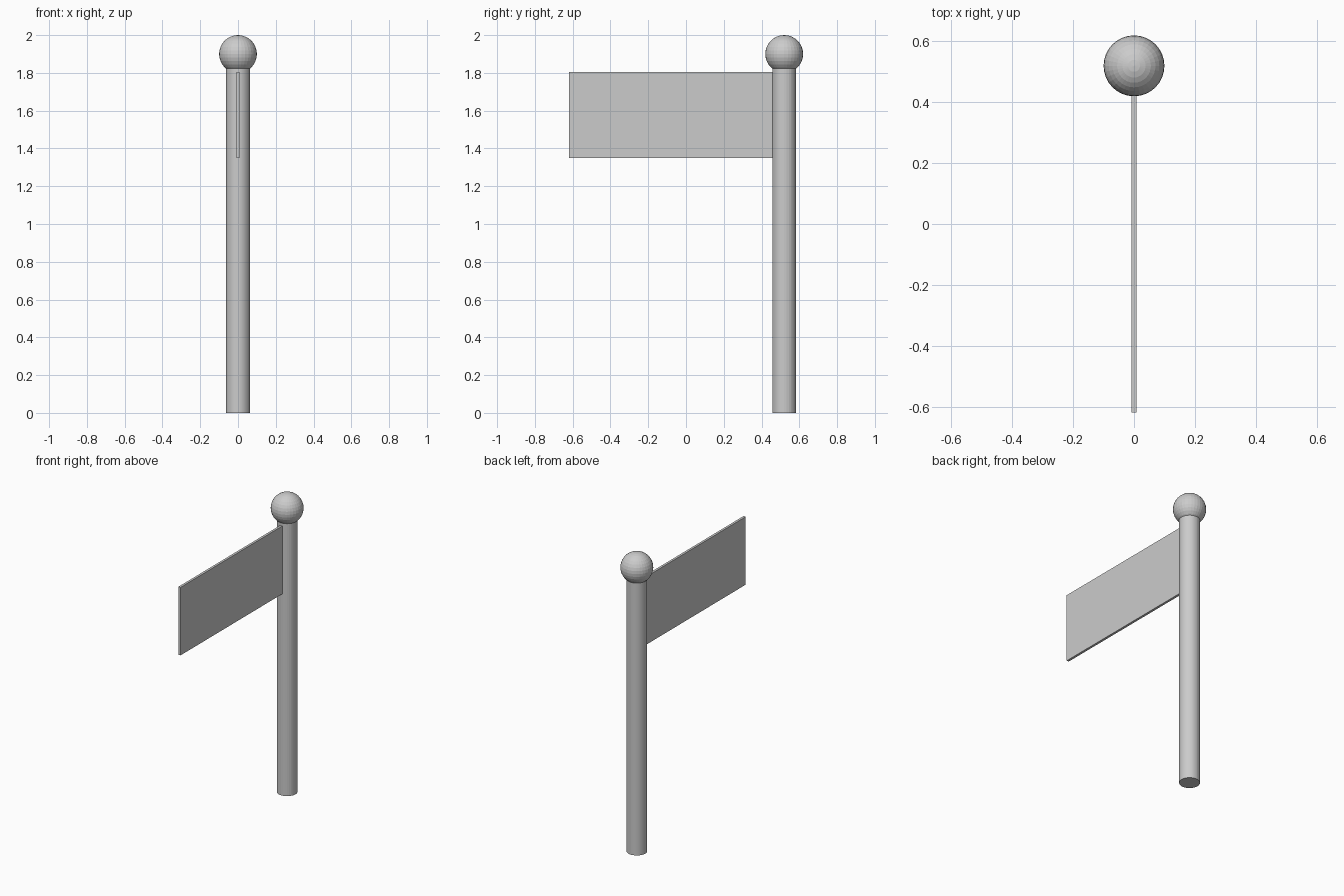
import bpy

default_cube = bpy.data.objects.get("Cube")
if default_cube:
    bpy.data.objects.remove(default_cube, do_unlink=True)

POLE_Y = 0.52
POLE_RADIUS = 0.063
POLE_TOP = 1.83
BALL_RADIUS = 0.1
FLAG_FRONT, FLAG_BACK = -0.62, POLE_Y - POLE_RADIUS + 0.005
FLAG_BOTTOM, FLAG_TOP = 1.35, 1.805
FLAG_THICKNESS = 0.016

# Round pole standing on the ground
bpy.ops.mesh.primitive_cylinder_add(
    vertices=32, radius=POLE_RADIUS, depth=POLE_TOP,
    location=(0, POLE_Y, POLE_TOP / 2))
bpy.context.object.name = "pole"

# Ball finial resting on the pole
bpy.ops.mesh.primitive_uv_sphere_add(
    segments=32, ring_count=16, radius=BALL_RADIUS,
    location=(0, POLE_Y, 2 - BALL_RADIUS))
bpy.context.object.name = "ball_finial"

# Thin flag panel reaching forward from the pole
bpy.ops.mesh.primitive_cube_add(
    size=1,
    location=(0, (FLAG_FRONT + FLAG_BACK) / 2, (FLAG_BOTTOM + FLAG_TOP) / 2))
flag = bpy.context.object
flag.name = "flag_panel"
flag.scale = (FLAG_THICKNESS, FLAG_BACK - FLAG_FRONT, FLAG_TOP - FLAG_BOTTOM)
bpy.ops.object.transform_apply(location=False, rotation=False, scale=True)
